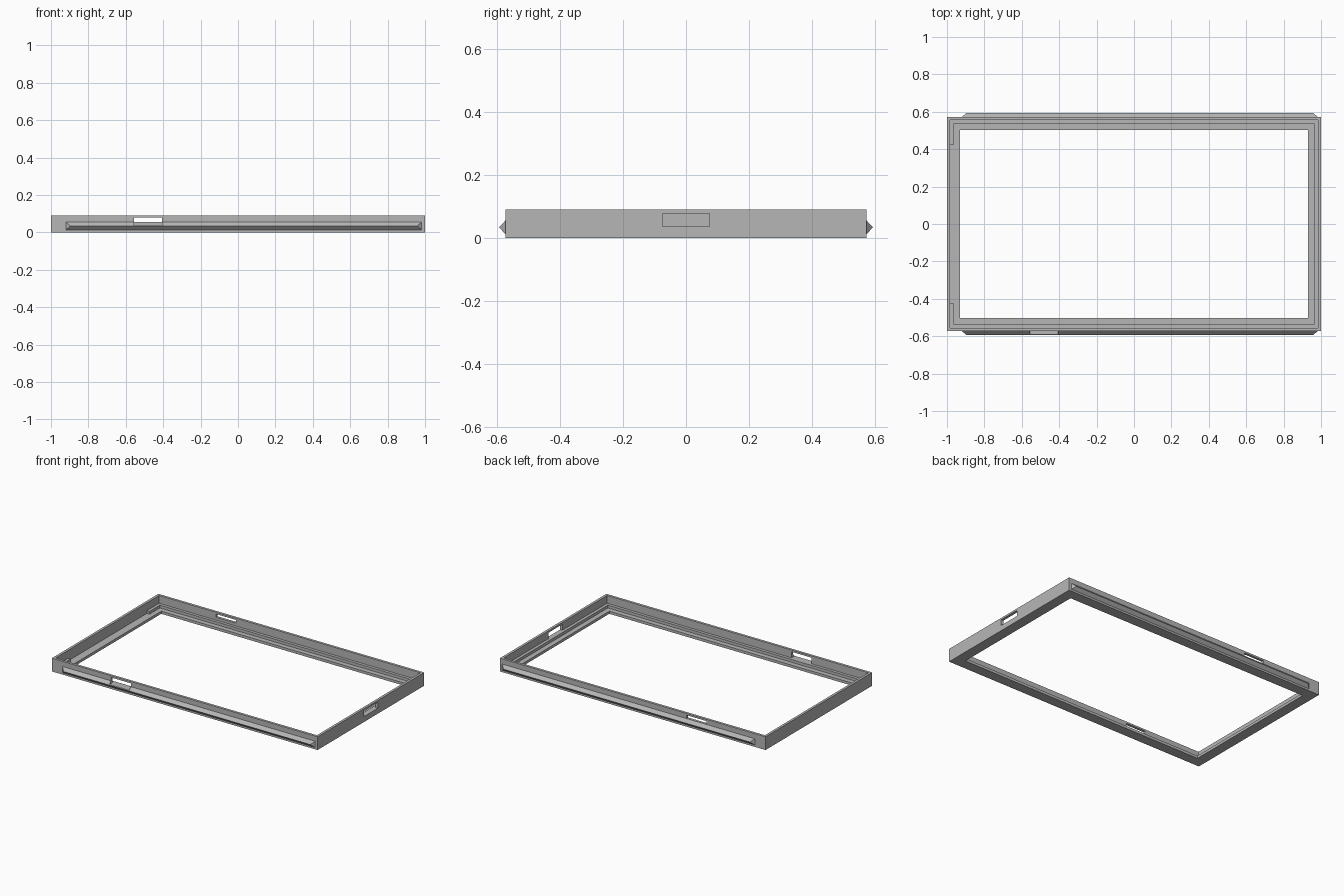
import bpy
import bmesh
from mathutils import Vector

if "Cube" in bpy.data.objects:
    bpy.data.objects.remove(bpy.data.objects["Cube"], do_unlink=True)

grey = bpy.data.materials.new("plain grey")
grey.use_nodes = True
grey.diffuse_color = (0.47, 0.47, 0.47, 1)
grey.node_tree.nodes["Principled BSDF"].inputs["Base Color"].default_value = grey.diffuse_color

HX, HY, TOP = 1.0, 0.573, 0.09      # outer half sizes and height
WALL, LIP = 0.017, 0.071            # rim wall thickness, full rim width
LEDGE, LEDGE_Z, FLOOR_Z = 0.037, 0.037, 0.018


def finish(bm, name):
    bmesh.ops.recalc_face_normals(bm, faces=bm.faces)
    mesh = bpy.data.meshes.new(name)
    bm.to_mesh(mesh)
    bm.free()
    mesh.materials.append(grey)
    obj = bpy.data.objects.new(name, mesh)
    bpy.context.collection.objects.link(obj)
    return obj


def rect_ring(name, profile):
    """Sweep a closed (inset, z) profile around the rectangle."""
    bm = bmesh.new()
    loops = []
    for inset, z in profile:
        x, y = HX - inset, HY - inset
        loops.append([bm.verts.new((sx * x, sy * y, z))
                      for sx, sy in ((-1, -1), (1, -1), (1, 1), (-1, 1))])
    for i, a in enumerate(loops):
        b = loops[(i + 1) % len(loops)]
        for k in range(4):
            n = (k + 1) % 4
            bm.faces.new((a[k], a[n], b[n], b[k]))
    return finish(bm, name)


def ridge(name, side):
    """Wedge rail with tapered ends, slightly sunk in the wall."""
    x0, x1, z0, z1, taper = -0.92, 0.982, 0.013, 0.055, 0.024
    bm = bmesh.new()
    for y in (HY - 0.006, HY):
        for x in (x0, x1):
            for z in (z0, z1):
                bm.verts.new((x, side * y, z))
    for x in (x0 + taper, x1 - taper):
        bm.verts.new((x, side * (HY + 0.02), 0.034))
    bmesh.ops.convex_hull(bm, input=bm.verts)
    bmesh.ops.dissolve_limit(bm, angle_limit=0.01, verts=bm.verts, edges=bm.edges)
    return finish(bm, name)


def cut(targets, low, high):
    """Remove a box from each target."""
    low, high = Vector(low), Vector(high)
    bm = bmesh.new()
    bmesh.ops.create_cube(bm, size=1)
    for v in bm.verts:
        v.co = (low + high) / 2 + v.co * (high - low)
    cutter = finish(bm, "cutter")
    cutter.hide_render = True
    for obj in targets:
        mod = obj.modifiers.new("cut", 'BOOLEAN')
        mod.operation, mod.solver, mod.object = 'DIFFERENCE', 'EXACT', cutter
        bpy.context.view_layer.objects.active = obj
        bpy.ops.object.modifier_apply(modifier=mod.name)
    bpy.data.objects.remove(cutter, do_unlink=True)


# Stepped rectangular frame
frame = rect_ring("frame", [(0, 0), (0, TOP), (WALL, TOP), (WALL, LEDGE_Z),
                            (LEDGE, LEDGE_Z), (LEDGE, FLOOR_Z),
                            (LIP, FLOOR_Z), (LIP, 0)])

# Rails along the long sides
front_rail = ridge("front_rail", -1)
back_rail = ridge("back_rail", 1)

# Recess in the ledge on the right side
cut([frame], (-HX + WALL, -0.425, FLOOR_Z), (-0.9, 0.425, 0.12))

# Slots through the front, back and left walls
cut([frame, front_rail], (-0.555, -0.62, LEDGE_Z), (-0.405, -0.547, 0.078))
cut([frame], (-0.555, 0.547, 0.056), (-0.405, 0.62, 0.078))
cut([frame], (0.972, -0.075, LEDGE_Z), (1.05, 0.075, 0.077))
